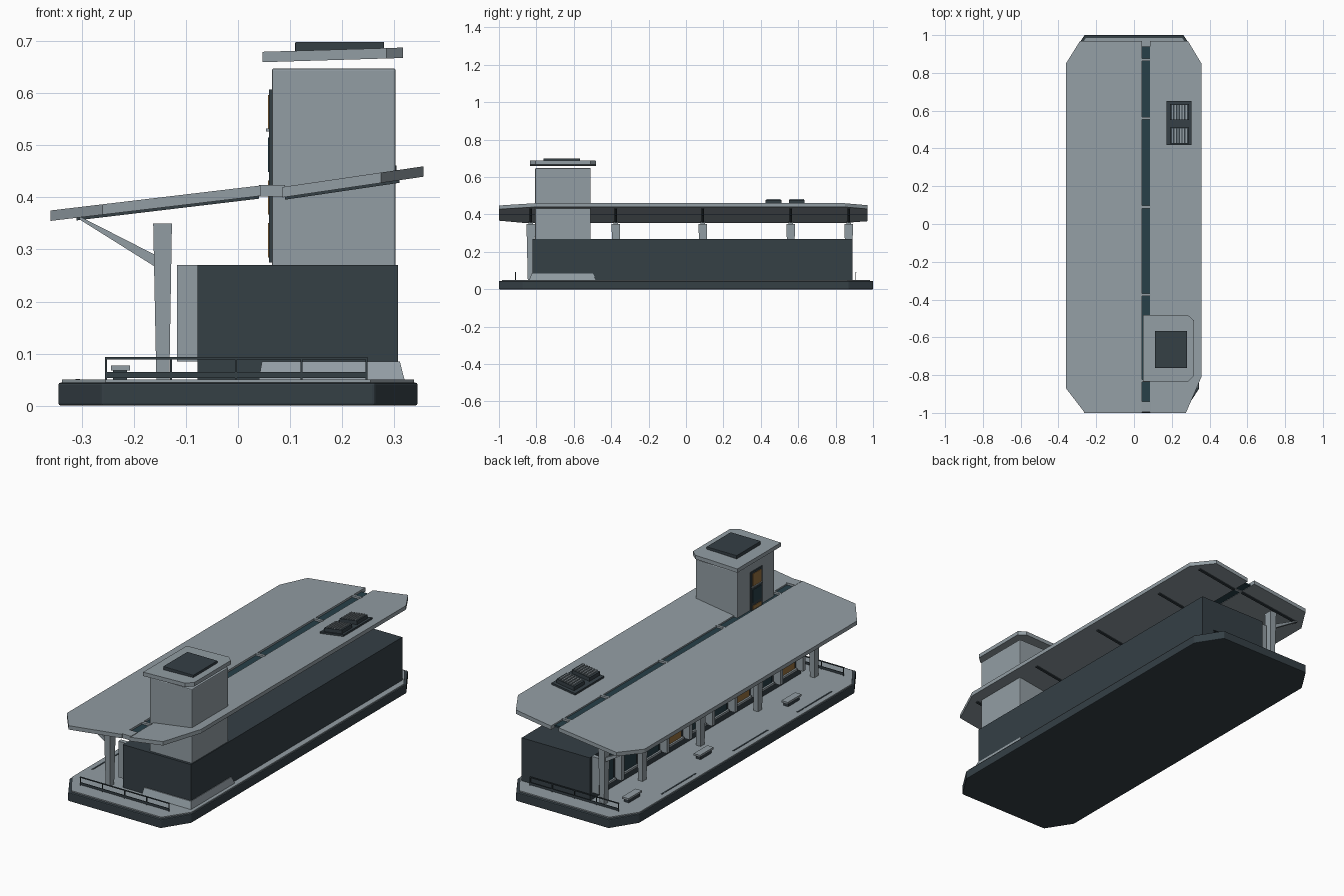
import bpy, bmesh, math

if "Cube" in bpy.data.objects:
    bpy.data.objects.remove(bpy.data.objects["Cube"])


def material(name, col):
    m = bpy.data.materials.new(name)
    m.diffuse_color = (*col, 1)
    m.use_nodes = True
    m.node_tree.nodes["Principled BSDF"].inputs["Base Color"].default_value = m.diffuse_color
    return m


LIGHT = material("pale_concrete", (0.29, 0.34, 0.37))
DARK = material("dark_cladding", (0.035, 0.05, 0.06))
GLASS = material("glass", (0.02, 0.05, 0.065))
WARM = material("lit_window", (0.30, 0.16, 0.05))


def slab(name, pts, bottom, top, mat, bevel=0.0, top_pts=None):
    """Plan outline extruded in z; bottom and top may be functions of x."""
    bf = bottom if callable(bottom) else (lambda x: bottom)
    tf = top if callable(top) else (lambda x: top)
    bm = bmesh.new()
    lo = [bm.verts.new((x, y, bf(x))) for x, y in pts]
    hi = [bm.verts.new((x, y, tf(x))) for x, y in (top_pts or pts)]
    n = len(pts)
    bm.faces.new(lo[::-1])
    bm.faces.new(hi)
    for i in range(n):
        j = (i + 1) % n
        bm.faces.new((lo[i], lo[j], hi[j], hi[i]))
    bmesh.ops.recalc_face_normals(bm, faces=bm.faces)
    me = bpy.data.meshes.new(name)
    bm.to_mesh(me)
    bm.free()
    ob = bpy.data.objects.new(name, me)
    bpy.context.collection.objects.link(ob)
    me.materials.append(mat)
    if bevel:
        b = ob.modifiers.new("edge", "BEVEL")
        b.width = bevel
        b.segments = 2
    return ob


def rect(x0, x1, y0, y1):
    return [(x0, y0), (x1, y0), (x1, y1), (x0, y1)]


def box(name, x0, x1, y0, y1, z0, z1, mat, bevel=0.0):
    return slab(name, rect(x0, x1, y0, y1), z0, z1, mat, bevel)


def octagon(x, y, cx, cy):
    return [(-cx, -y), (cx, -y), (x, -cy), (x, cy), (cx, y), (-cx, y), (-x, cy), (-x, -cy)]


# Platform
slab("platform_base", octagon(0.345, 1.0, 0.262, 0.87), 0, 0.044, DARK, 0.004)
slab("platform_deck", octagon(0.338, 0.985, 0.255, 0.86), 0.042, 0.05, LIGHT)
for i, y in enumerate((-0.6, -0.08, 0.5)):
    box(f"edge_strip_{i}", -0.312, -0.304, y - 0.14, y + 0.14, 0.049, 0.0515, DARK)

# Main hall and tower
box("hall", -0.078, 0.308, -0.82, 0.89, 0.05, 0.27, DARK)
slab("tower_plinth", rect(0.04, 0.32, -0.838, -0.482), 0.05, 0.085, LIGHT,
     top_pts=rect(0.046, 0.311, -0.825, -0.497))
box("tower", 0.065, 0.303, -0.806, -0.51, 0.085, 0.648, LIGHT, 0.004)
cap = [(0.047, -0.835), (0.285, -0.835), (0.317, -0.805), (0.317, -0.51),
       (0.285, -0.482), (0.047, -0.482)]
slab("tower_cap", cap, lambda x: 0.66 + 0.03 * (x - 0.047),
     lambda x: 0.68 + 0.03 * (x - 0.047), LIGHT)
box("tower_cap_panel", 0.11, 0.281, -0.763, -0.567, 0.68, 0.699, DARK, 0.002)

# Tower window strip facing the platform
box("tower_window_frame", 0.06, 0.067, -0.705, -0.612, 0.275, 0.608, DARK)
for i in range(4):
    z = 0.285 + i * 0.082
    box(f"tower_window_{i}", 0.0575, 0.062, -0.693, -0.624, z, z + 0.066, WARM if i != 2 else GLASS)
box("tower_window_sill", 0.054, 0.066, -0.7, -0.617, 0.527, 0.533, LIGHT)

# Facade bays with fins
N, Y0, Y1 = 9, -0.79, 0.86
step = (Y1 - Y0) / N
for i in range(N + 1):
    y = Y0 + i * step
    box(f"facade_fin_{i}", -0.117, -0.077, y - 0.011, y + 0.011, 0.085, 0.27, LIGHT)
for i in range(N):
    y = Y0 + (i + 0.5) * step
    box(f"facade_window_{i}", -0.086, -0.077, y - 0.06, y + 0.06, 0.1, 0.245,
        WARM if i in (0, 2, 5) else GLASS)
    box(f"facade_sill_{i}", -0.094, -0.077, y - 0.07, y + 0.07, 0.088, 0.099, LIGHT)


# Butterfly roof: two sloping wings
def left_top(x):
    return 0.375 + 0.119 * (x + 0.36)


def right_top(x):
    return 0.42 + 0.147 * (x - 0.085)


T = 0.02
slab("roof_left", [(0.043, -1), (0.043, 0.97), (-0.285, 0.97), (-0.36, 0.85),
                   (-0.36, -0.87), (-0.26, -1)],
     lambda x: left_top(x) - T, left_top, LIGHT)
slab("roof_right", [(0.086, -1), (0.275, -1), (0.357, -0.81), (0.357, 0.85),
                    (0.285, 0.97), (0.086, 0.97)],
     lambda x: right_top(x) - T, right_top, LIGHT)

# Glazed slot between the wings, with ties and ribs
box("roof_glazing", 0.043, 0.086, -0.94, 0.94, 0.405, 0.413, GLASS)
box("roof_end_tie", 0.04, 0.09, -0.995, -0.94, 0.402, 0.424, LIGHT)
FRAMES = (-0.83, -0.375, 0.09, 0.56, 0.87)
for i, y in enumerate(FRAMES):
    box(f"roof_tie_{i}", 0.04, 0.09, y - 0.007, y + 0.007, 0.402, 0.423, LIGHT)
    ry = rect(-0.31, 0.04, y - 0.007, y + 0.007)
    slab(f"left_rib_{i}", ry, lambda x: left_top(x) - T - 0.005, lambda x: left_top(x) - T + 0.002, DARK)
    ry = rect(0.09, 0.31, y - 0.007, y + 0.007)
    slab(f"right_rib_{i}", ry, lambda x: right_top(x) - T - 0.005, lambda x: right_top(x) - T + 0.002, DARK)
    # Tapered column and slanted brace
    slab(f"column_{i}", rect(-0.157, -0.132, y - 0.016, y + 0.016), 0.05, 0.35, LIGHT,
         top_pts=rect(-0.163, -0.127, y - 0.023, y + 0.023))
    slab(f"column_brace_{i}", rect(-0.305, -0.158, y - 0.012, y + 0.012),
         lambda x: 0.358 if x < -0.2 else 0.266,
         lambda x: 0.364 if x < -0.2 else 0.289, LIGHT)

# Rooftop cooling units
slab("cooling_base", rect(0.172, 0.305, 0.418, 0.652), lambda x: right_top(x) - 0.003,
     lambda x: right_top(x) + 0.009, DARK)
for i, y in enumerate((0.468, 0.592)):
    slab(f"cooling_unit_{i}", rect(0.19, 0.29, y - 0.042, y + 0.042), right_top,
         lambda x: right_top(x) + 0.028, DARK)
    for k in range(6):
        x = 0.2 + k * 0.0145
        slab(f"cooling_slat_{i}_{k}", rect(x, x + 0.007, y - 0.038, y + 0.038), right_top,
             lambda x: right_top(x) + 0.034, LIGHT)

# Benches
for i, y in enumerate((0.76, 0.18, -0.53)):
    box(f"bench_leg_{i}", -0.24, -0.213, y - 0.045, y + 0.045, 0.05, 0.068, DARK)
    box(f"bench_seat_{i}", -0.244, -0.208, y - 0.055, y + 0.055, 0.067, 0.077, LIGHT)

# End railings
for side, y in (("front", -0.912), ("back", 0.908)):
    box(f"{side}_rail_top", -0.256, 0.249, y - 0.003, y + 0.003, 0.089, 0.093, DARK)
    box(f"{side}_rail_kick", -0.254, 0.247, y - 0.002, y + 0.002, 0.053, 0.065, DARK)
    for k in range(5):
        x = -0.254 + k * 0.12525
        box(f"{side}_rail_post_{k}", x - 0.002, x + 0.002, y - 0.002, y + 0.002, 0.05, 0.091, DARK)
